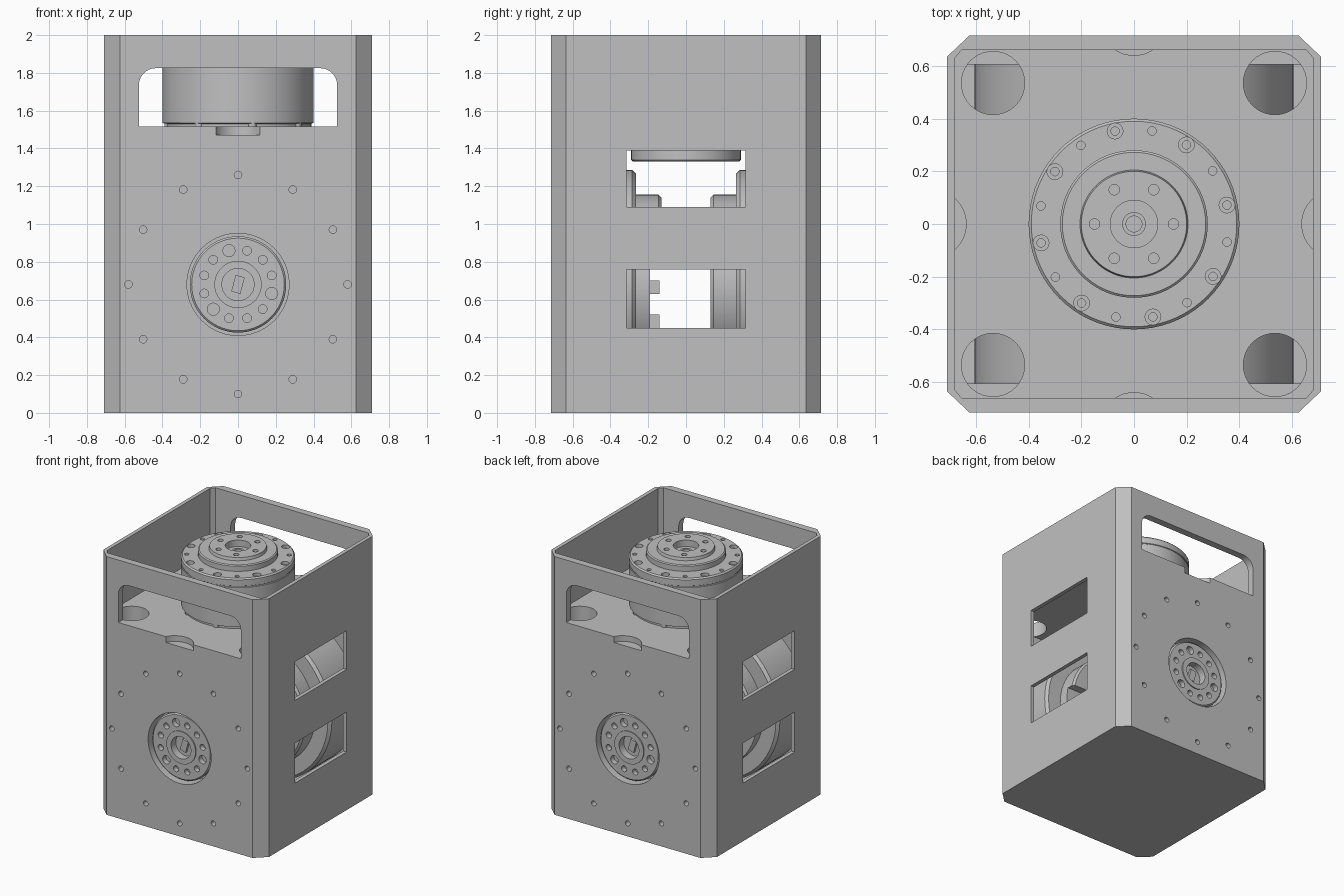
import bpy, bmesh, math
from mathutils import Matrix, Vector

old = bpy.data.objects.get("Cube")
if old:
    bpy.data.objects.remove(old, do_unlink=True)

grey = bpy.data.materials.new("machined grey")
grey.use_nodes = True
colour = (0.53, 0.53, 0.53, 1)
grey.diffuse_color = colour
grey.node_tree.nodes["Principled BSDF"].inputs["Base Color"].default_value = colour


def make(name, bm):
    bmesh.ops.recalc_face_normals(bm, faces=bm.faces)
    mesh = bpy.data.meshes.new(name)
    bm.to_mesh(mesh)
    bm.free()
    mesh.materials.append(grey)
    ob = bpy.data.objects.new(name, mesh)
    bpy.context.collection.objects.link(ob)
    return ob


def activate(ob):
    bpy.ops.object.select_all(action='DESELECT')
    ob.select_set(True)
    bpy.context.view_layer.objects.active = ob


def cut(ob, bm):
    """Subtract a bmesh from an object."""
    cutter = make("cutter", bm)
    mod = ob.modifiers.new("cut", 'BOOLEAN')
    mod.operation = 'DIFFERENCE'
    mod.solver = 'EXACT'
    mod.object = cutter
    activate(ob)
    bpy.ops.object.modifier_apply(modifier="cut")
    bpy.data.objects.remove(cutter, do_unlink=True)


def smooth(ob):
    activate(ob)
    bpy.ops.object.shade_smooth_by_angle(angle=math.radians(30))


def prism(bm, points, low, high, axis='z'):
    """Extrude a 2D outline along z, or along y for outlines in x and z."""
    place = (lambda p, h: (p[0], p[1], h)) if axis == 'z' else (lambda p, h: (p[0], h, p[1]))
    face = bm.faces.new([bm.verts.new(place(p, low)) for p in points])
    step = Vector(place((0, 0), high - low))
    ext = bmesh.ops.extrude_face_region(bm, geom=[face])
    bmesh.ops.translate(bm, vec=step, verts=[v for v in ext["geom"] if isinstance(v, bmesh.types.BMVert)])
    return bm


def box(bm, x, y, z):
    return prism(bm, [(x[0], y[0]), (x[1], y[0]), (x[1], y[1]), (x[0], y[1])], *z)


def cyl(bm, radius, x, y, low, high, sides=24):
    return prism(bm, arc(x, y, radius, 0, 360 - 360 / sides, sides), low, high)


def arc(cx, cy, r, start, end, count):
    angles = [math.radians(start + (end - start) * i / (count - 1)) for i in range(count)]
    return [(cx + r * math.cos(a), cy + r * math.sin(a)) for a in angles]


def octagon(x, y, cx, cy):
    return [(x - cx, -y), (x, cy - y), (x, y - cy), (x - cx, y),
            (cx - x, y), (-x, y - cy), (-x, cy - y), (cx - x, -y)]


def lathe(name, profile, sides=72):
    bm = bmesh.new()
    verts = [bm.verts.new((r, 0, h)) for r, h in profile]
    edges = [bm.edges.new(pair) for pair in zip(verts, verts[1:])]
    bmesh.ops.spin(bm, geom=verts + edges, axis=(0, 0, 1), cent=(0, 0, 0),
                   angle=math.tau, steps=sides, use_merge=True)
    bmesh.ops.remove_doubles(bm, verts=bm.verts, dist=0.0001)
    return make(name, bm)


def ring(count, radius, offset=0):
    for i in range(count):
        a = math.radians(offset) + math.tau * i / count
        yield i, radius * math.cos(a), radius * math.sin(a)


# Housing: chamfered box hollowed above and below a thick mounting plate
AXIS_Z, PLATE = 0.68, 1.515
housing = make("housing", prism(bmesh.new(), octagon(0.71, 0.715, 0.085, 0.08), 0, 2))
cut(housing, prism(bmesh.new(), octagon(0.68, 0.66, 0.025, 0.03), PLATE, 2.1))
cut(housing, box(bmesh.new(), (-0.68, 0.68), (-0.605, 0.605), (0.04, 1.4)))

# Front and back windows with round upper corners
window = [(-0.525, PLATE + 0.001), (0.525, PLATE + 0.001)]
window += arc(0.435, 1.735, 0.09, 0, 90, 8) + arc(-0.435, 1.735, 0.09, 90, 180, 8)
cut(housing, prism(bmesh.new(), window, -0.9, 0.9, 'y'))

# Side windows
bm = bmesh.new()
for z in ((1.09, 1.39), (0.45, 0.76)):
    box(bm, (-0.9, 0.9), (-0.315, 0.315), z)
cut(housing, bm)

# Corner holes and edge pockets in the plate
bm = bmesh.new()
for sx in (-1, 1):
    for sy in (-1, 1):
        cyl(bm, 0.12, sx * 0.535, sy * 0.535, 1.3, 1.6, 40)
    cyl(bm, 0.13, 0, sx * 0.77, 1.47, 1.6, 48)
    pocket = [(sx * x, y) for x, y in arc(0.767, 0, 0.13, 132.5, 227.5, 14)]
    prism(bm, pocket, 1.47, 1.6)
cut(housing, bm)

# Round hub openings and bolt circles in the front and back walls
bm = bmesh.new()
prism(bm, arc(0, AXIS_Z, 0.27, 0, 355, 72), -0.9, 0.9, 'y')
for i, x, z in ring(12, 0.58):
    for low, high in ((-0.8, -0.66), (0.66, 0.8)):
        prism(bm, arc(x, AXIS_Z + z, 0.02, 0, 337.5, 16), low, high, 'y')
cut(housing, bm)
smooth(housing)

# Two horizontal drives facing the front and the back
drive_profile = [(0, 0.13), (0.46, 0.13), (0.475, 0.145), (0.475, 0.265), (0.585, 0.265),
                 (0.605, 0.285), (0.605, 0.606), (0.255, 0.606), (0.255, 0.68), (0.245, 0.69),
                 (0.125, 0.69), (0.125, 0.698), (0.085, 0.698), (0.085, 0.64), (0, 0.64)]
for side, turn in (("front", 0), ("back", math.pi)):
    drive = lathe(side + "_drive", drive_profile)
    bm = bmesh.new()
    for i, x, y in ring(12, 0.185, 15):
        cyl(bm, 0.032 if i in (3, 7, 11) else 0.023, x, y, 0.65, 0.75, 16)
    cut(drive, bm)
    parts = [drive]
    if side == "front":
        # Rear cover stops short, leaving room for the sockets
        cut(drive, box(bmesh.new(), (-0.6, 0.6), (-0.6, 0.1), (0.05, 0.19)))
        for y in (-0.23, -0.05):
            bm = box(bmesh.new(), (0.2, 0.3), (y, y + 0.07), (0.14, 0.2))
            parts.append(make("drive_socket", bm))
    key = make(side + "_shaft_key", box(bmesh.new(), (-0.025, 0.025), (-0.045, 0.045), (0.63, 0.66)))
    key.data.transform(Matrix.Rotation(math.radians(-15), 4, 'Z'))
    parts.append(key)
    frame = (Matrix.Translation((0, 0, AXIS_Z)) @ Matrix.Rotation(turn, 4, 'Z')
             @ Matrix.Rotation(math.pi / 2, 4, 'X'))
    for part in parts:
        part.data.transform(frame)
    smooth(drive)

# Upright drive standing on the plate
top_profile = [(0, 1.33), (0.28, 1.33), (0.29, 1.34), (0.29, 1.45), (0.385, 1.45), (0.385, 1.53),
               (0.4, 1.535), (0.4, 1.84), (0.395, 1.843), (0.395, 1.85), (0.4, 1.853),
               (0.4, 1.9), (0.39, 1.91), (0.28, 1.91), (0.28, 1.95), (0.272, 1.957),
               (0.205, 1.957), (0.2, 1.98), (0.09, 1.98), (0.09, 1.93), (0.045, 1.93),
               (0.045, 1.94), (0.03, 1.94), (0.03, 1.9), (0, 1.9)]
top_drive = lathe("upright_drive", top_profile)
bm = bmesh.new()
for i, x, y in ring(16, 0.36, 11.5):
    cyl(bm, 0.016 if i % 2 else 0.03, x, y, 1.885, 2, 16)
for i, x, y in ring(6, 0.15):
    cyl(bm, 0.02, x, y, 1.94, 2.05, 16)
cut(top_drive, bm)
bm = bmesh.new()
for i, x, y in ring(8, 0.36, 11.5):
    cyl(bm, 0.016, x, y, 1.85, 1.89, 12)
cut(top_drive, bm)
smooth(top_drive)

# Small feet around the base of the upright drive
bm = bmesh.new()
for i, x, y in ring(8, 0.37, 11.5):
    cyl(bm, 0.027, x, y, 1.51, 1.536, 12)
smooth(make("drive_feet", bm))
